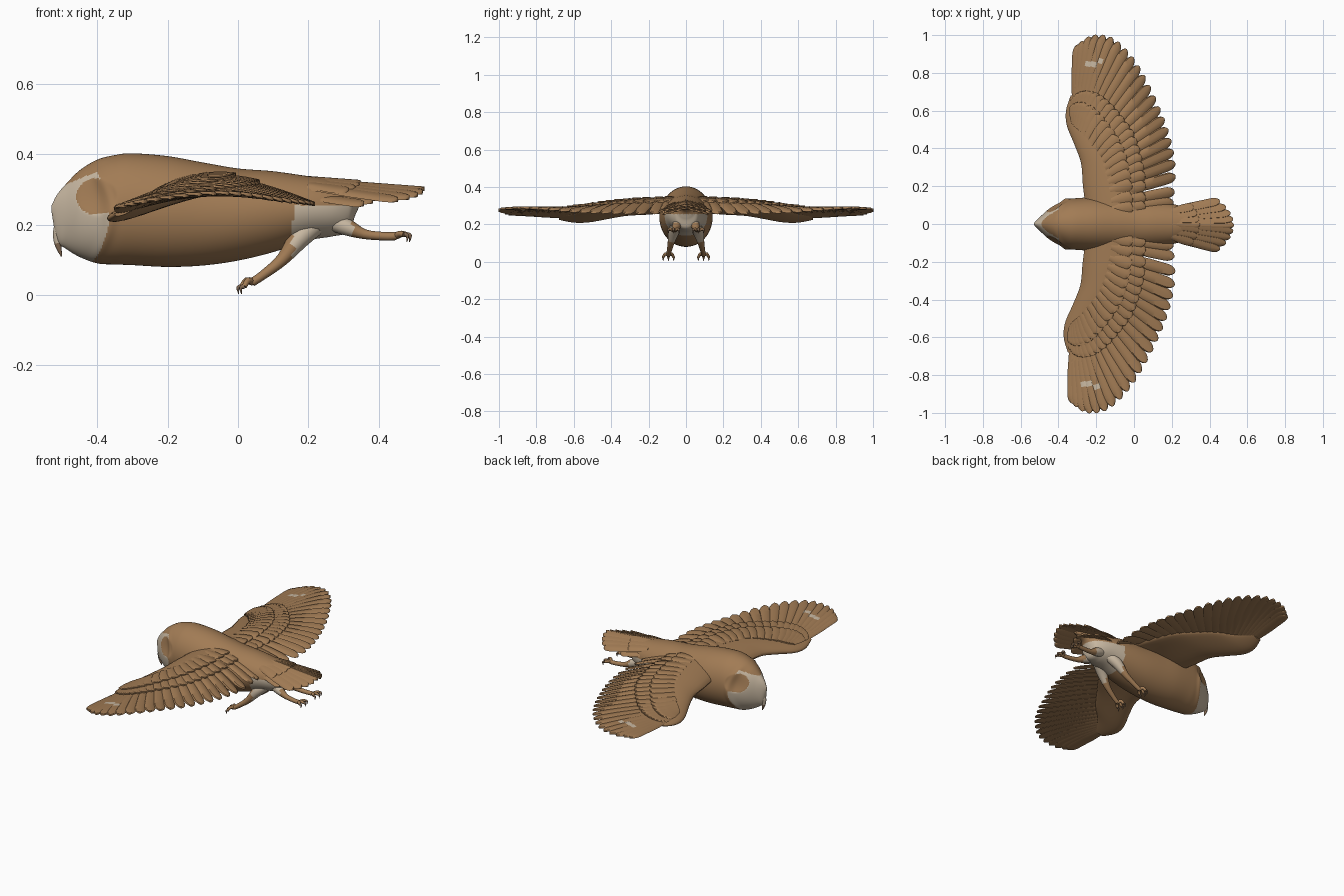
import bpy, bmesh, math
from mathutils import Vector

cube = bpy.data.objects.get("Cube")
if cube:
    bpy.data.objects.remove(cube, do_unlink=True)


def material(name, color):
    m = bpy.data.materials.new(name)
    m.use_nodes = True
    m.diffuse_color = (*color, 1)
    bsdf = next(n for n in m.node_tree.nodes if n.type == 'BSDF_PRINCIPLED')
    bsdf.inputs["Base Color"].default_value = (*color, 1)
    return m


BROWN = material("plumage brown", (.36, .2, .09))
CREAM = material("cream down", (.58, .48, .36))
HORN = material("horn", (.24, .15, .09))


def spline(pts, t):
    """Catmull-Rom point on a list of equal-length tuples, t from 0 to 1."""
    n = len(pts) - 1
    f = min(max(t, 0), 1) * n
    i = min(int(f), n - 1)
    f -= i
    a, b, c, d = (pts[min(max(k, 0), n)] for k in (i - 1, i, i + 1, i + 2))
    return [q + f / 2 * (r - p + f * (2 * p - 5 * q + 4 * r - s + f * (3 * (q - r) + s - p)))
            for p, q, r, s in zip(a, b, c, d)]


def loft(bm, rings):
    """Skin closed rings of points into a capped solid."""
    rows = [[bm.verts.new(p) for p in ring] for ring in rings]
    n = len(rows[0])
    for a, b in zip(rows, rows[1:]):
        for k in range(n):
            bm.faces.new((a[k], a[(k + 1) % n], b[(k + 1) % n], b[k]))
    bm.faces.new(rows[0])
    bm.faces.new(rows[-1][::-1])


def finish(name, bm, mats, rule=None):
    bmesh.ops.recalc_face_normals(bm, faces=bm.faces)
    bm.normal_update()
    for f in bm.faces:
        f.smooth = True
        if rule:
            f.material_index = rule(f.calc_center_median(), f.normal)
    me = bpy.data.meshes.new(name)
    bm.to_mesh(me)
    bm.free()
    for m in mats:
        me.materials.append(m)
    me.set_sharp_from_angle(angle=math.radians(50))
    bpy.context.collection.objects.link(bpy.data.objects.new(name, me))


# Body and head: x, top, bottom, half width
BODY = [(-.53, .255, .235, .004), (-.515, .285, .155, .022), (-.49, .315, .132, .045),
        (-.45, .355, .108, .08), (-.4, .385, .09, .11), (-.35, .398, .087, .13),
        (-.3, .403, .085, .137), (-.2, .395, .08, .142), (-.1, .377, .084, .138),
        (0, .36, .098, .132), (.1, .352, .122, .122), (.2, .338, .155, .107),
        (.27, .328, .167, .088), (.315, .322, .18, .064), (.335, .318, .23, .045),
        (.36, .315, .27, .03), (.42, .31, .29, .01)]


def ruff(z):
    return -.365 - 2.6 * (z - .23) ** 2


def eye_disc(x, z):
    return math.hypot((x + .402) / .058, (z - .28) / .052)


def body_color(c, n):
    if c.x > .15 + .1 * (c.z - .15):
        return int(c.z < .255)
    crown = c.z > .31 + (c.x + .5) * .42
    return int(c.x < ruff(c.z) and not crown and eye_disc(c.x, c.z) > 1)


bm = bmesh.new()
rings = []
for i in range(193):
    x, top, bot, w = spline(BODY, i / 192)
    ring = []
    for k in range(144):
        a = math.tau * k / 144
        z = (top + bot) / 2 + (top - bot) / 2 * math.cos(a)
        rim = .07 * math.exp(-((x - ruff(z)) / .018) ** 2)
        hollow = .13 * max(0, 1 - eye_disc(x, z) ** 2)
        ring.append((x, w * math.sin(a) * (1 + rim - hollow), z))
    rings.append(ring)
loft(bm, rings)
finish("body", bm, [BROWN, CREAM], body_color)


def tube(bm, path, steps=14, sides=12):
    """Round limb through (x, y, z, radius) points."""
    pts = [spline(path, i / steps) for i in range(steps + 1)]
    rings = []
    for i, p in enumerate(pts):
        d = Vector(pts[min(i + 1, steps)][:3]) - Vector(pts[max(i - 1, 0)][:3])
        u = d.cross((0, 1, 0)).normalized()
        v = d.cross(u).normalized()
        rings.append([Vector(p[:3]) + p[3] * (u * math.cos(a) + v * math.sin(a))
                      for a in (math.tau * k / sides for k in range(sides))])
    loft(bm, rings)


# Beak: cream bridge with a horn hook
bm = bmesh.new()
tube(bm, [(-.5, 0, .215, .016), (-.512, 0, .18, .014), (-.512, 0, .145, .01), (-.502, 0, .11, .002)])
finish("beak", bm, [CREAM, HORN], lambda c, n: int(c.z < .145))

# Legs, toes and talons
LEGS = {"front": ([(.22, .045, .2, .03), (.175, .065, .162, .03), (.125, .08, .1, .018),
                   (.07, .09, .056, .013), (.04, .094, .036, .012)], (-1, -.012)),
        "rear": ([(.25, .04, .215, .026), (.31, .05, .193, .024), (.36, .058, .173, .014),
                  (.42, .064, .167, .012), (.45, .066, .168, .012)], (1, .004))}
for side, s in (("left", -1), ("right", 1)):
    for name, (path, (way, drop)) in LEGS.items():
        path = [(x, s * y, z, r) for x, y, z, r in path]
        bm = bmesh.new()
        tube(bm, path)
        finish(f"{name}_{side}_leg", bm, [BROWN, CREAM], lambda c, n: int(.155 < c.x < .325))
        x, y, z, r = path[-1]
        toes, claws = bmesh.new(), bmesh.new()
        for spread in (-.028, 0, .028):
            reach = way * (.022 if spread else .03)
            tip = (x + reach, y + spread, z + drop, .007)
            tube(toes, [(x, y, z, .01), (x + reach / 2, y + spread * .6, z + .006, .009), tip], 6, 8)
            tube(claws, [tip, (tip[0] + way * .01, tip[1], tip[2] - .003, .005),
                         (tip[0] + way * .008, tip[1], tip[2] - .021, .001)], 6, 8)
        finish(f"{name}_{side}_toes", toes, [BROWN])
        finish(f"{name}_{side}_talons", claws, [HORN])


def feather(bm, root, tip, width, surface, lift=0, thick=.009, tilt=.12, steps=16):
    """Ridged blade with a rounded tip, laid over a height surface."""
    root, tip = Vector(root), Vector(tip)
    d = tip - root
    across = Vector((-d.y, d.x)).normalized()
    rings = []
    for i in range(steps + 1):
        u = 1 - (1 - i / steps) ** 1.5
        w = width * (.65 + .35 * min(1, u * 2)) * math.sqrt(max(.02, 1 - max(0, (u - .84) / .16) ** 2))
        ring = []
        for v, h in ((-1, 0), (-.8, .75), (0, 1), (.8, .75), (1, 0), (.6, -.25), (-.6, -.25)):
            p = root + d * u + across * (v * w)
            ring.append((p.x, p.y, surface(p.x, p.y) + lift + thick * h + tilt * v * w))
        rings.append(ring)
    loft(bm, rings)


def wing_color(c, n):
    # small pale patch on the upper side near the wing tip
    return int(n.z > .2 and abs(c.x + .22) < .05 and abs(abs(c.y) - .85) < .014)


# Wings
TIPS = [(-.295, .95), (-.215, 1), (-.11, .985), (-.01, .89), (.07, .76),
        (.14, .61), (.193, .46), (.22, .3), (.21, .115)]
ROOTS = [(-.308, .6), (-.29, .6), (-.26, .58), (-.22, .54), (-.17, .47),
         (-.12, .39), (-.09, .3), (-.07, .2), (-.06, .08)]
# Arm: y, leading x, trailing x, half thickness
ARM = [(.04, -.25, .1, .035), (.2, -.27, .04, .035), (.32, -.28, -.01, .033), (.42, -.315, -.08, .03),
       (.52, -.355, -.15, .025), (.6, -.36, -.23, .018), (.68, -.335, -.28, .008)]


def wing_height(x, y):
    chord = min(max((x + .37) / .6, 0), 1)
    sag = .014 * math.exp(-((y - .62) / .22) ** 2)
    return .218 + .03 * chord + .019 * y - sag + .093 * (1 - .66 * y) * math.sin(math.pi * chord)


def mix(a, b, t):
    return [p + (q - p) * t for p, q in zip(a, b)]


def place_wing(name, bm, s, rule=None):
    for v in bm.verts:
        if s < 0:
            v.co.x -= .033 * v.co.y ** 2
        v.co.y *= s
    finish(name, bm, [BROWN, CREAM] if rule else [BROWN], rule)


def wing_feathers(name, s, count, start, ends, width, lift, thick, rule=None):
    bm = bmesh.new()
    for i in range(count):
        t = i / (count - 1)
        r, tip = spline(ROOTS, t), spline(TIPS, t)
        end = ends[0] + (ends[1] - ends[0]) * min(1, t * 1.6)
        feather(bm, mix(r, tip, start), mix(r, tip, end), width, wing_height, lift, thick)
    place_wing(name, bm, s, rule)


# The head points to -x, so the bird's own right wing is on +y
for side, s in (("left", -1), ("right", 1)):
    wing_feathers(f"{side}_flight_feathers", s, 22, 0, (1, 1), .03, 0, .01, wing_color)
    wing_feathers(f"{side}_greater_coverts", s, 22, -.1, (.2, .45), .03, .012, .008)
    wing_feathers(f"{side}_median_coverts", s, 18, -.2, (.09, .2), .034, .02, .008)
    bm = bmesh.new()
    rings = []
    for i in range(33):
        y, lead, trail, t = spline(ARM, i / 32)
        ring = []
        for k in range(24):
            a = math.tau * k / 24
            x = lead + (trail - lead) * (1 - math.cos(a)) / 2
            belly = 1 if math.sin(a) > 0 else 1.35
            ring.append((x, y, wing_height(x, y) + belly * t * math.sin(a) * (.75 + .25 * math.cos(a))))
        rings.append(ring)
    loft(bm, rings)
    place_wing(f"{side}_wing_arm", bm, s)


# Tail fan in three layers
def tail_height(x, y):
    return .32 - .07 * (x - .25) - .28 * abs(y)


for name, count, reach, lift in (("tail_feathers", 9, 1, 0), ("upper_tail_coverts", 7, .45, .005),
                                 ("under_tail_coverts", 7, .62, -.026)):
    bm = bmesh.new()
    for i in range(count):
        k = 2 * i / (count - 1) - 1
        root = (.2, .068 * k)
        tip = (.53 - .075 * k * k, .128 * k - .006)
        feather(bm, root, mix(root, tip, reach), .024, tail_height, lift, .01, .1 if k < 0 else -.1)
    finish(name, bm, [BROWN])
